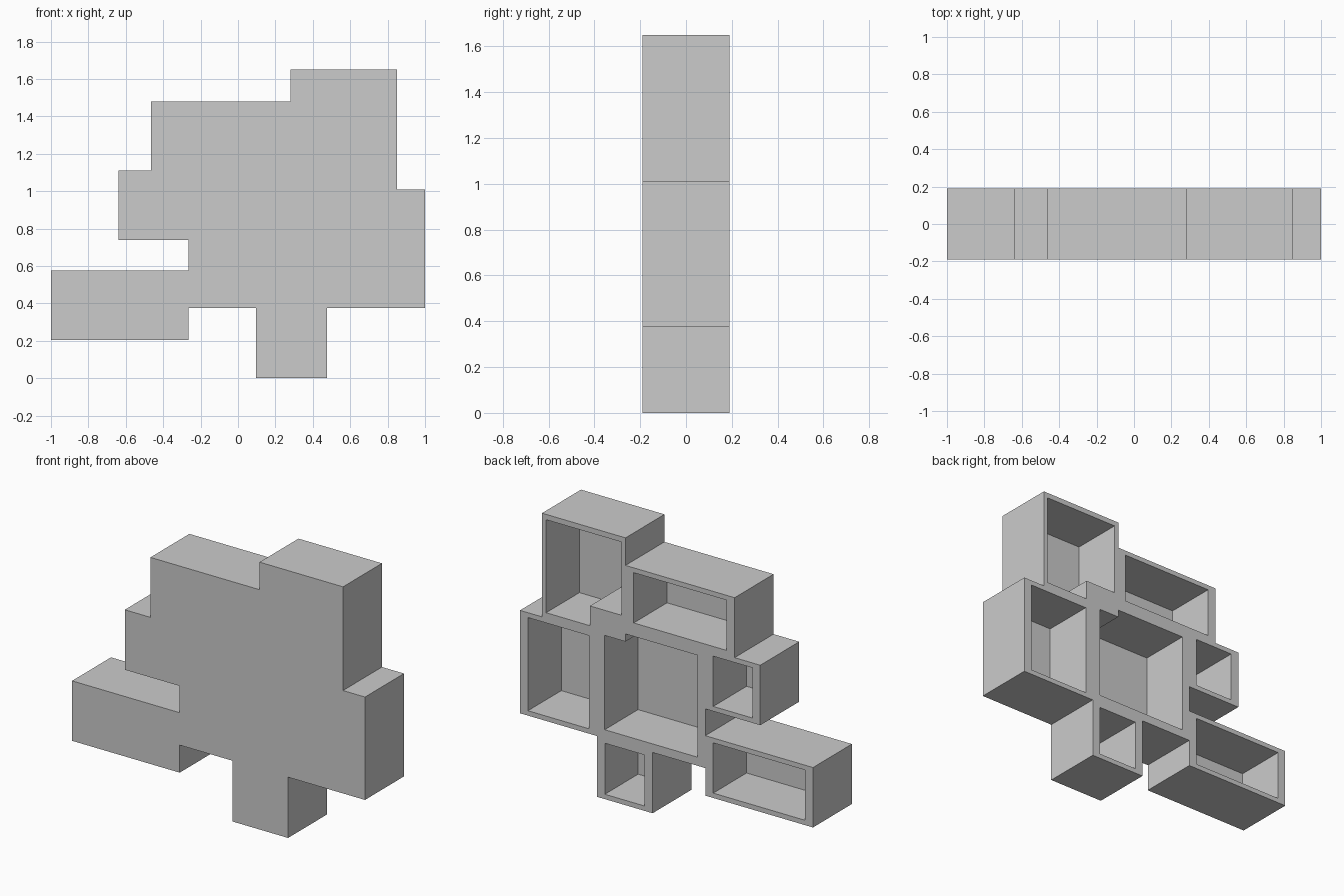
import bpy, bmesh

if "Cube" in bpy.data.objects:
    bpy.data.objects.remove(bpy.data.objects["Cube"])

FRONT, BACK, FLOOR = -0.19, 0.19, -0.135


def rect(bm, x0, x1, z0, z1, y):
    return [bm.verts.new(p) for p in ((x0, y, z0), (x1, y, z0), (x1, y, z1), (x0, y, z1))]


def loft(name, rings):
    """Join a chain of rectangles with quads and close both ends."""
    bm = bmesh.new()
    loops = [rect(bm, *r) for r in rings]
    for a, b in zip(loops, loops[1:]):
        for i in range(4):
            j = (i + 1) % 4
            bm.faces.new((a[i], a[j], b[j], b[i]))
    bm.faces.new(loops[0])
    bm.faces.new(loops[-1])
    bmesh.ops.recalc_face_normals(bm, faces=bm.faces)
    me = bpy.data.meshes.new(name)
    bm.to_mesh(me)
    bm.free()
    ob = bpy.data.objects.new(name, me)
    bpy.context.collection.objects.link(ob)
    return ob


def open_box(name, x0, x1, z0, z1, wx, wz):
    """Box hollowed from the back, with side wall wx and top/bottom wall wz."""
    inner = (x0 + wx, x1 - wx, z0 + wz, z1 - wz)
    outer = (x0, x1, z0, z1)
    loft(name, [outer + (FRONT,), outer + (BACK,), inner + (BACK,), inner + (FLOOR,)])


# Stacked open compartments
for spec in (
    ("centre_box", -0.265, 0.475, 0.375, 1.11, 0.053, 0.053),
    ("right_box", 0.475, 1.0, 0.375, 1.01, 0.054, 0.03),
    ("upper_right_box", 0.28, 0.85, 1.01, 1.65, 0.028, 0.033),
    ("upper_middle_box", -0.465, 0.28, 1.11, 1.48, 0.056, 0.03),
    ("left_small_box", -0.64, -0.265, 0.74, 1.11, 0.054, 0.03),
    ("lower_left_box", -1.0, -0.265, 0.205, 0.575, 0.054, 0.03),
    ("bottom_small_box", 0.095, 0.475, 0.0, 0.375, 0.054, 0.03),
):
    open_box(*spec)

# Raised step in the corner of the upper right compartment
step = (0.308, 0.523, 1.043, 1.165)
loft("corner_step", [step + (FLOOR,), step + (BACK,)])
